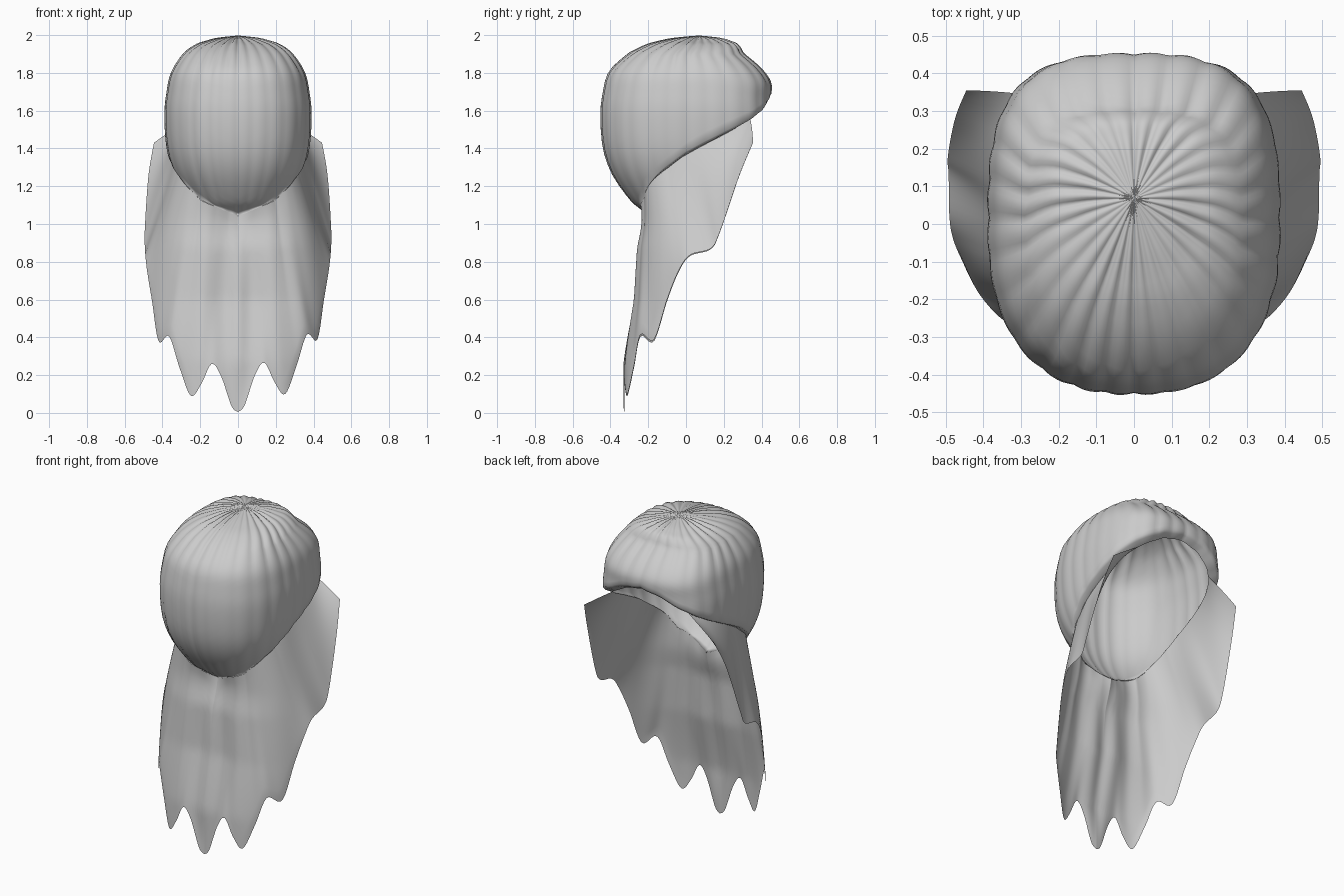
import bpy, math
from mathutils import Vector

cube = bpy.data.objects.get("Cube")
if cube:
    bpy.data.objects.remove(cube)

grey = bpy.data.materials.new("light grey")
grey.use_nodes = True
grey.diffuse_color = (0.6, 0.6, 0.6, 1)
bsdf = grey.node_tree.nodes["Principled BSDF"]
bsdf.inputs["Base Color"].default_value = (0.6, 0.6, 0.6, 1)
bsdf.inputs["Roughness"].default_value = 0.8


def spline(points, t):
    """Smooth curve through points, t counted in points."""
    last = len(points) - 1
    i = max(0, min(int(t), last - 1))
    s = t - i
    a, b, c, d = (Vector(points[max(0, min(k, last))]) for k in range(i - 1, i + 3))
    return b + (c - a) * (s / 2) + (a * 2 - b * 5 + c * 4 - d) * (s * s / 2) \
        + (b * 3 - a - c * 3 + d) * (s ** 3 / 2)


def table(points, x):
    """Linear lookup in (x, value) pairs."""
    for (x0, y0), (x1, y1) in zip(points, points[1:]):
        if x <= x1:
            return y0 + (y1 - y0) * (x - x0) / (x1 - x0)
    return points[-1][1]


def grid_object(name, rows, closed):
    """Skin a list of equal rows of points."""
    n = len(rows[0])
    verts = [p for row in rows for p in row]
    faces = []
    for r in range(len(rows) - 1):
        for c in range(n if closed else n - 1):
            d = (c + 1) % n
            faces.append((r * n + c, r * n + n + c, r * n + n + d, r * n + d))
    mesh = bpy.data.meshes.new(name)
    mesh.from_pydata(verts, [], faces)
    mesh.materials.append(grey)
    mesh.polygons.foreach_set("use_smooth", [True] * len(faces))
    obj = bpy.data.objects.new(name, mesh)
    bpy.context.collection.objects.link(obj)


# Cap profile: (radius factor, height), crown to chin
PROFILE = [(0.004, 1.998), (0.26, 1.983), (0.42, 1.967), (0.58, 1.945), (0.75, 1.895),
           (0.91, 1.8), (0.97, 1.7), (1, 1.58), (0.97, 1.4), (0.86, 1.26),
           (0.66, 1.13), (0.55, 1.085), (0.43, 1.04)]
# Rim height by angle from the front
RIM = [(0, 1.043), (15, 1.06), (30, 1.09), (49, 1.14), (58, 1.205), (66, 1.255),
       (75, 1.305), (90, 1.385), (115, 1.49), (140, 1.6), (160, 1.675), (180, 1.7)]
# Forward position of the drape by height
SAG = [(0, -0.33), (0.27, -0.33), (0.6, -0.262), (0.88, -0.25), (1.0, -0.205), (1.05, -0.2)]


def rim_parameter(deg):
    target = table(RIM, deg)
    low, high = 0.0, len(PROFILE) - 1.0
    for _ in range(30):
        mid = (low + high) / 2
        if spline(PROFILE, mid)[1] > target:
            low = mid
        else:
            high = mid
    return low


def cap_point(phi, k, pleat=1.0):
    f, z = spline(PROFILE, k)
    s, c = math.sin(phi), math.cos(phi)
    power = 2.45 if c > 0 else 3.1
    size = (abs(s) ** power + abs(c) ** power) ** (-1 / power)
    lobes = abs(math.sin(14 * phi + 0.5 * math.sin(3 * phi))) - 0.6
    lobes *= pleat * (0.7 + 0.3 * math.cos(4 * phi + 1))
    upper = max(0.0, min(1.0, (z - 1.7) / 0.2)) * min(1, f * 3)
    radius = f * size * (1 + 0.015 * lobes)
    middle = 0.07 * max(0.0, min(1.0, (z - 1.9) / 0.1))
    # the back swells just above its rim
    middle += 0.02 * max(0.0, -c) * math.exp(-((z - 1.74) / 0.06) ** 2)
    depth = 0.452 * (1 - 0.09 * math.exp(-((z - 1.91) / 0.06) ** 2))
    return Vector((0.388 * radius * s, middle - depth * radius * c,
                   z + 0.014 * lobes * upper))


def tuck(p, deg, step):
    """Turn a rim point inwards along the sides and back."""
    side = max(0.0, min(1.0, (deg - 30) / 50)) * step
    back = math.sin(math.radians(deg) / 2) ** 2 * step
    return Vector((p.x * (1 - 0.13 * side * step), p.y - 0.045 * back * step,
                   p.z - 0.032 * side))


# Pleated cap, open along a slanted rim
SEGMENTS, RINGS = 168, 30
angles = [2 * math.pi * i / SEGMENTS for i in range(SEGMENTS)]
fold = [math.degrees(min(a, 2 * math.pi - a)) for a in angles]
ends = [rim_parameter(d) for d in fold]
rows = [[cap_point(a, e * r / RINGS) for a, e in zip(angles, ends)]
        for r in range(RINGS + 1)]
for step in (0.5, 1):
    rows.append([tuck(p, d, step) for p, d in zip(rows[RINGS], fold)])
grid_object("pleated_cap", rows, True)

# Drape hem, centre front to back edge: x, y, z, angle where it meets the rim
HEM = [(0, -0.327, 0.005, 0), (0.035, -0.33, 0.04, 7), (0.09, -0.33, 0.2, 16),
       (0.14, -0.33, 0.265, 24), (0.195, -0.325, 0.16, 33), (0.25, -0.31, 0.1, 41),
       (0.31, -0.275, 0.25, 48), (0.365, -0.24, 0.415, 54), (0.42, -0.17, 0.388, 62),
       (0.455, -0.1, 0.6, 72), (0.48, -0.04, 0.75, 80), (0.49, 0.02, 0.835, 88),
       (0.492, 0.13, 0.87, 98), (0.494, 0.18, 0.96, 107), (0.475, 0.28, 1.25, 121),
       (0.445, 0.355, 1.43, 138)]
COLUMNS, LAYERS = 84, 24


def drape_column(u, side):
    x, y, z, deg = spline(HEM, abs(u) * (len(HEM) - 1))
    deg = max(0, deg)
    rad = math.radians(deg)
    top = tuck(cap_point(rad, rim_parameter(deg), 0), deg, 1)
    # the right side hangs slightly lower
    if side < 0:
        z -= 0.02 * min(1, abs(u) * 2) * (1 - abs(u))
    hem = Vector((x, y, z))
    out = Vector((math.sin(rad), -math.cos(rad), 0))
    front = max(0.0, math.cos(rad)) ** 2
    column = []
    for j in range(LAYERS + 1):
        v = j / LAYERS
        p = top.lerp(hem, v)
        # centre front follows the sagging line
        sway = max(0.0, math.sin(math.pi * v)) ** 0.5
        p.y += front * sway * (table(SAG, p.z) - p.y)
        # soft hanging folds, strongest midway down
        p += out * 0.008 * math.sin(math.pi * v) * math.cos(rad * 10)
        p.x *= side
        column.append(p)
    return column


# Ragged drape hanging from the rim
columns = []
for i in range(-COLUMNS, COLUMNS + 1):
    columns.append(drape_column(i / COLUMNS, -1 if i < 0 else 1))
drape_rows = [[col[j] for col in columns] for j in range(LAYERS + 1)]
grid_object("ragged_drape", drape_rows, False)
